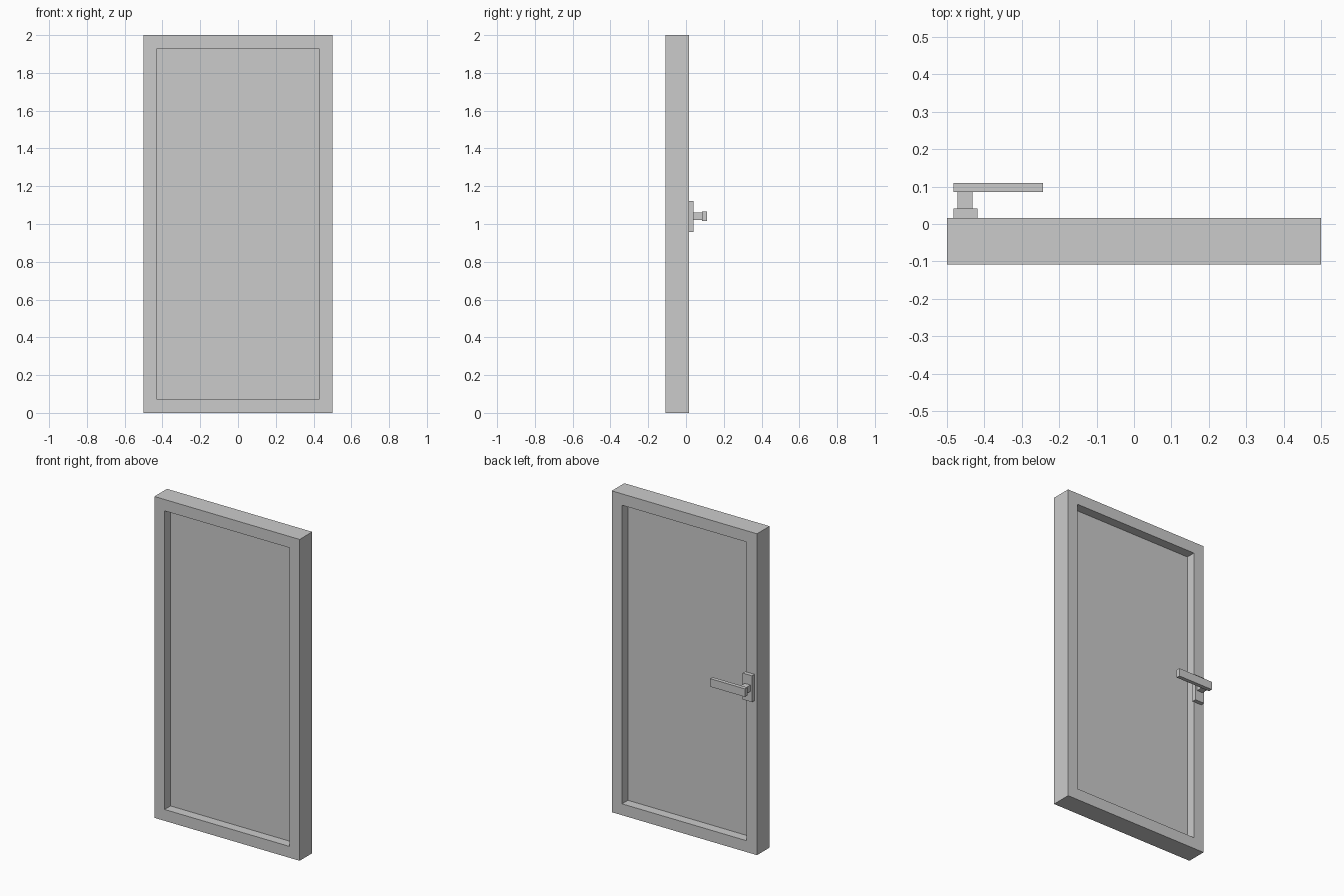
import bpy, bmesh

if "Cube" in bpy.data.objects:
    bpy.data.objects.remove(bpy.data.objects["Cube"])


def box(name, x, y, z):
    """Axis-aligned box from (min, max) ranges."""
    bm = bmesh.new()
    bmesh.ops.create_cube(bm, size=1)
    for v in bm.verts:
        v.co = [r[0] + (c + 0.5) * (r[1] - r[0]) for c, r in zip(v.co, (x, y, z))]
    return finish(name, bm)


def finish(name, bm):
    mesh = bpy.data.meshes.new(name)
    bm.to_mesh(mesh)
    bm.free()
    obj = bpy.data.objects.new(name, mesh)
    bpy.context.collection.objects.link(obj)
    return obj


FRONT, BACK = -0.108, 0.016   # faces of the door leaf
RIM, RECESS = 0.10, 0.058     # border width, panel depth on each side

# Door leaf: a slab with the panel inset and pushed in on both sides
door = box("door_leaf", (-0.5, 0.5), (FRONT, BACK), (0, 2))
bm = bmesh.new()
bm.from_mesh(door.data)
bm.normal_update()
for side in (-1, 1):
    face = next(f for f in bm.faces if f.normal.y * side > 0.9 and abs(f.calc_area() - 2) < 0.01)
    bmesh.ops.inset_region(bm, faces=[face], thickness=RIM)
    ext = bmesh.ops.extrude_discrete_faces(bm, faces=[face])["faces"]
    for v in ext[0].verts:
        v.co.y -= side * RECESS
bmesh.ops.recalc_face_normals(bm, faces=bm.faces)
bm.to_mesh(door.data)
bm.free()

# Handle on the back: plate, stem and lever
box("handle_plate", (-0.483, -0.419), (BACK, 0.041), (0.957, 1.121))
box("handle_stem", (-0.472, -0.432), (0.041, 0.086), (1.021, 1.061))
box("handle_lever", (-0.483, -0.243), (0.086, 0.11), (1.016, 1.066))
